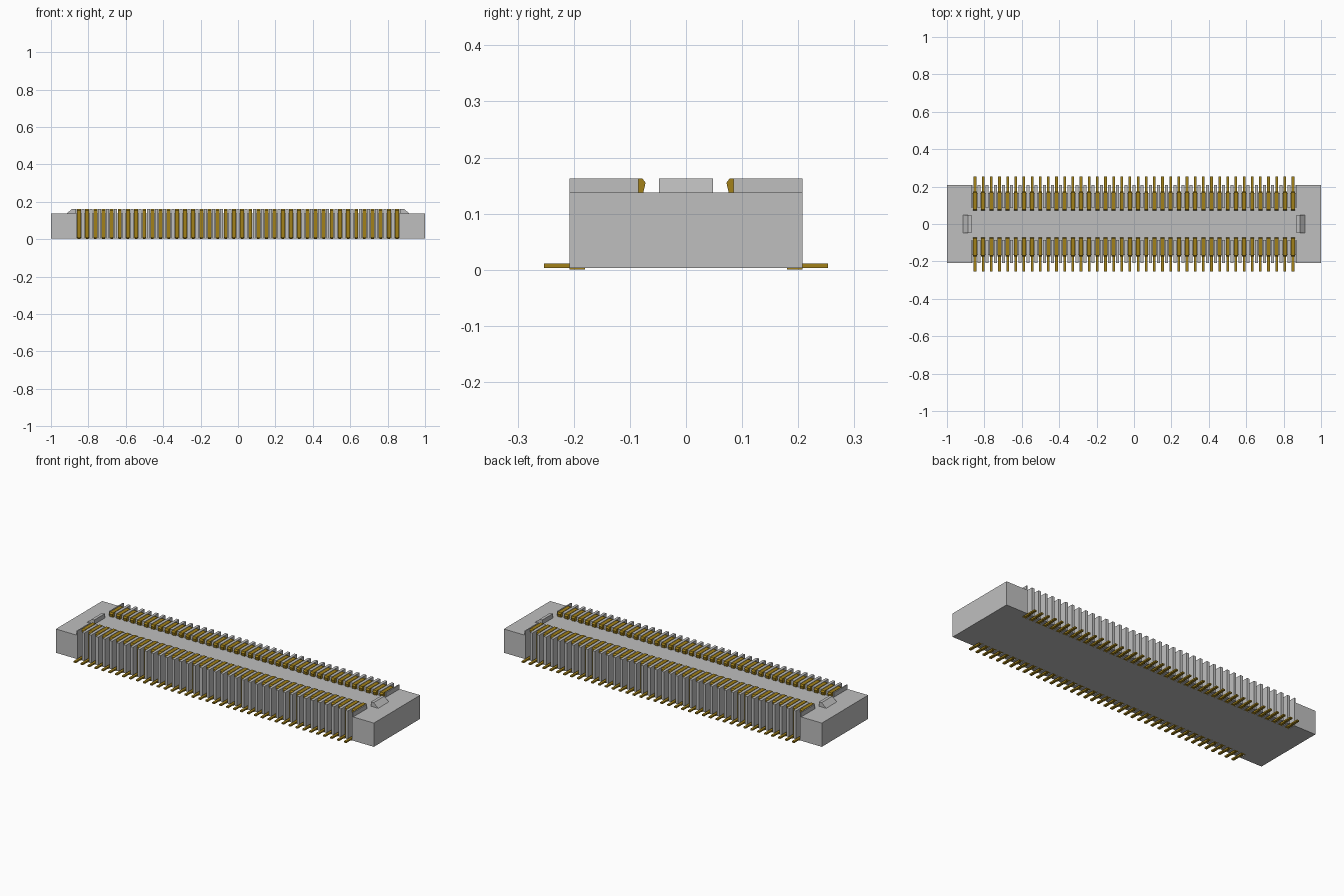
import bpy, bmesh

cube = bpy.data.objects.get("Cube")
if cube:
    bpy.data.objects.remove(cube, do_unlink=True)


def material(name, color):
    mat = bpy.data.materials.new(name)
    mat.use_nodes = True
    mat.diffuse_color = color
    mat.node_tree.nodes["Principled BSDF"].inputs["Base Color"].default_value = color
    return mat


def prism(bm, profile, axis, lo, hi):
    """Extrude a closed (horizontal, z) profile along x or y."""
    def place(t, p):
        return (t, p[0], p[1]) if axis == "x" else (p[0], t, p[1])
    a = [bm.verts.new(place(lo, p)) for p in profile]
    b = [bm.verts.new(place(hi, p)) for p in profile]
    bm.faces.new(a)
    bm.faces.new(b[::-1])
    n = len(profile)
    for i in range(n):
        j = (i + 1) % n
        bm.faces.new((a[j], a[i], b[i], b[j]))


def box(bm, x0, x1, y0, y1, z0, z1):
    prism(bm, [(y0, z0), (y1, z0), (y1, z1), (y0, z1)], "x", x0, x1)


def finish(bm, name, mat):
    bmesh.ops.recalc_face_normals(bm, faces=bm.faces)
    mesh = bpy.data.meshes.new(name)
    bm.to_mesh(mesh)
    bm.free()
    mesh.materials.append(mat)
    obj = bpy.data.objects.new(name, mesh)
    bpy.context.collection.objects.link(obj)


grey = material("grey plastic", (0.52, 0.52, 0.52, 1))
gold = material("gold metal", (0.36, 0.22, 0.01, 1))

COUNT, PITCH = 40, 0.0436
END, WIDE, DECK, TOP, BASE = 0.87, 0.208, 0.138, 0.163, 0.003
WALL = 0.165

# Housing: core narrowed between two full-width end blocks
bm = bmesh.new()
box(bm, -END, END, -WALL, WALL, BASE, DECK)
for s in (-1, 1):
    x0, x1 = sorted((s * END, s))
    box(bm, x0, x1, -WIDE, WIDE, BASE, DECK)
finish(bm, "housing", grey)

# Sloped guide nubs at both ends
bm = bmesh.new()
for s in (-1, 1):
    profile = [(s * x, z) for x, z in
               ((0.87, DECK), (0.915, DECK), (0.887, TOP), (0.87, TOP))]
    prism(bm, profile, "y", -0.048, 0.048)
finish(bm, "guide_nubs", grey)

# Divider ribs between contacts, on both long sides
bm = bmesh.new()
for s in (-1, 1):
    low, high = sorted((s * 0.085, s * WIDE))
    for i in range(COUNT + 1):
        x = (i - COUNT / 2) * PITCH
        x0, x1 = max(x - 0.008, -END), min(x + 0.008, END)
        box(bm, x0, x1, low, high, BASE, TOP)
finish(bm, "divider_ribs", grey)

# Contacts: hooked blade over the wall, narrow solder foot outside
blade = [(0.165, BASE), (0.174, BASE), (0.174, 0.155), (0.168, TOP),
         (0.078, TOP), (0.072, 0.155), (0.076, DECK), (0.165, DECK)]
bm = bmesh.new()
for s in (-1, 1):
    for i in range(COUNT):
        x = (i - (COUNT - 1) / 2) * PITCH
        prism(bm, [(s * y, z) for y, z in blade], "x", x - 0.0105, x + 0.0105)
        low, high = sorted((s * 0.17, s * 0.253))
        box(bm, x - 0.007, x + 0.007, low, high, BASE, 0.011)
        low, high = sorted((s * 0.18, s * WIDE))
        box(bm, x - 0.007, x + 0.007, low, high, 0, 0.004)
finish(bm, "contacts", gold)
